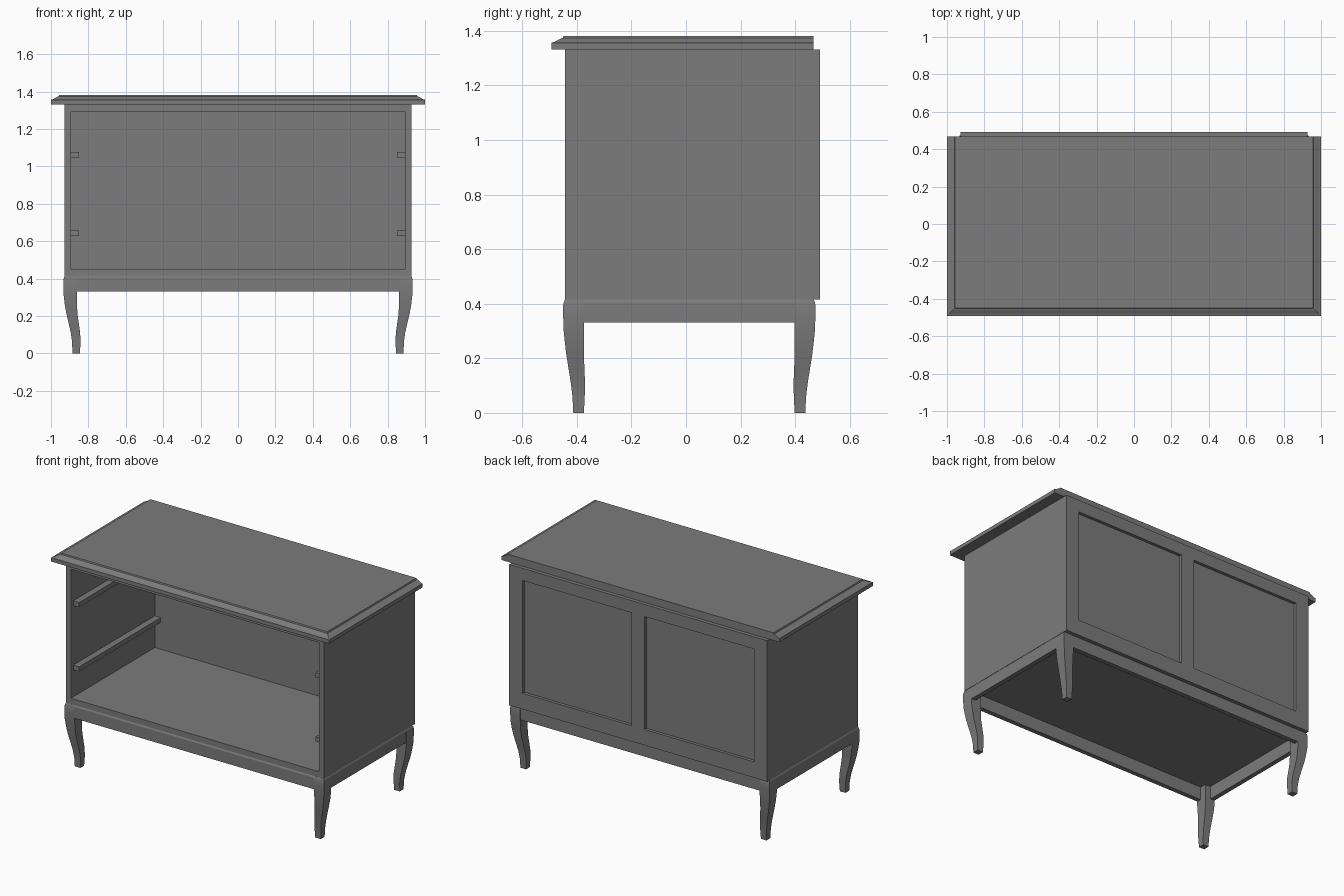
import bpy
import bmesh

if "Cube" in bpy.data.objects:
    bpy.data.objects.remove(bpy.data.objects["Cube"], do_unlink=True)

GREY = (0.2, 0.2, 0.2, 1.0)
paint = bpy.data.materials.new("grey paint")
paint.use_nodes = True
paint.diffuse_color = GREY
paint.node_tree.nodes["Principled BSDF"].inputs["Base Color"].default_value = GREY


def finish(name, bm):
    bmesh.ops.recalc_face_normals(bm, faces=bm.faces)
    mesh = bpy.data.meshes.new(name)
    bm.to_mesh(mesh)
    bm.free()
    mesh.materials.append(paint)
    obj = bpy.data.objects.new(name, mesh)
    bpy.context.collection.objects.link(obj)
    return obj


def loft(name, rings):
    """Closed solid through rectangles given as (x0, x1, y0, y1, z)."""
    bm = bmesh.new()
    loops = [[bm.verts.new(p) for p in
              ((x0, y0, z), (x1, y0, z), (x1, y1, z), (x0, y1, z))]
             for x0, x1, y0, y1, z in rings]
    for a, b in zip(loops, loops[1:]):
        for i in range(4):
            j = (i + 1) % 4
            bm.faces.new((a[i], a[j], b[j], b[i]))
    bm.faces.new(loops[0][::-1])
    bm.faces.new(loops[-1])
    return finish(name, bm)


def box(name, x0, x1, y0, y1, z0, z1):
    return loft(name, [(x0, x1, y0, y1, z0), (x0, x1, y0, y1, z1)])


FRONT, BACK, WALL, INNER = -0.443, 0.491, 0.928, 0.892
BOTTOM, TOP = 0.415, 1.331
SIDES = ((-1, "right"), (1, "left"))

# Table top: moulded on the front and sides, straight at the back
loft("top_slab", [(-1 + i, 1 - i, -0.492 + i, 0.467, z) for i, z in
                  ((0, 1.331), (0, 1.356), (0.01, 1.359), (0.036, 1.373),
                   (0.04, 1.373), (0.043, 1.381))])

# Carcass boards, open to the front
box("floor_board", -INNER, INNER, FRONT, 0.42, BOTTOM, 0.452)
box("top_board", -INNER, INNER, FRONT, 0.42, 1.291, TOP)
for s, side in SIDES:
    xs = sorted((s * INNER, s * WALL))
    box(side + "_side_board", *xs, FRONT, BACK, BOTTOM, TOP)
    # Drawer runners
    for level, z in (("lower", 0.627), ("upper", 1.045)):
        xs = sorted((s * INNER, s * 0.85))
        box(f"{side}_{level}_runner", *xs, FRONT + 0.025, 0.42, z, z + 0.031)

# Back frame with two recessed panels
box("back_panel", -INNER, INNER, 0.42, 0.471, BOTTOM, TOP)
box("back_bottom_rail", -INNER, INNER, 0.471, BACK, BOTTOM, 0.518)
box("back_top_rail", -INNER, INNER, 0.471, BACK, 1.252, TOP)
box("back_mullion", -0.047, 0.047, 0.471, BACK, 0.518, 1.252)
for s, side in SIDES:
    xs = sorted((s * 0.832, s * INNER))
    box(side + "_back_stile", *xs, 0.471, BACK, 0.518, 1.252)

# Skirt: a hollow rim with a chamfered upper edge
X, Y0, Y1 = 0.931, -0.448, 0.472
rim = bmesh.new()
loops = []
for i, z in ((0.03, 0.331), (0, 0.331), (0, 0.405), (0.006, 0.417), (0.03, 0.417)):
    loops.append([rim.verts.new(p) for p in
                  ((-X + i, Y0 + i, z), (X - i, Y0 + i, z),
                   (X - i, Y1 - i, z), (-X + i, Y1 - i, z))])
for k, a in enumerate(loops):
    b = loops[(k + 1) % len(loops)]
    for i in range(4):
        j = (i + 1) % 4
        rim.faces.new((a[i], a[j], b[j], b[i]))
finish("skirt", rim)

# Curved legs: height, then outer and inner insets across x and y
LEG = ((0, 0.048, 0.088, 0.037, 0.076), (0.06, 0.046, 0.091, 0.034, 0.079),
       (0.11, 0.039, 0.089, 0.028, 0.08), (0.16, 0.028, 0.082, 0.02, 0.078),
       (0.21, 0.016, 0.075, 0.012, 0.076), (0.26, 0.007, 0.072, 0.006, 0.076),
       (0.31, 0.001, 0.072, 0.001, 0.076), (0.36, 0, 0.072, 0, 0.076),
       (0.395, 0, 0.072, 0, 0.076), (0.414, 0.006, 0.072, 0.006, 0.076))
MID, HX, HY = 0.012, 0.933, 0.462
for s, side in SIDES:
    for t, end in ((-1, "front"), (1, "back")):
        rings = [(*sorted((s * (HX - ox), s * (HX - ix))),
                  *sorted((MID + t * (HY - oy), MID + t * (HY - iy))), z)
                 for z, ox, ix, oy, iy in LEG]
        leg = loft(f"{end}_{side}_leg", rings)
        bpy.ops.object.select_all(action="DESELECT")
        leg.select_set(True)
        bpy.context.view_layer.objects.active = leg
        bpy.ops.object.shade_smooth_by_angle(angle=0.6)
